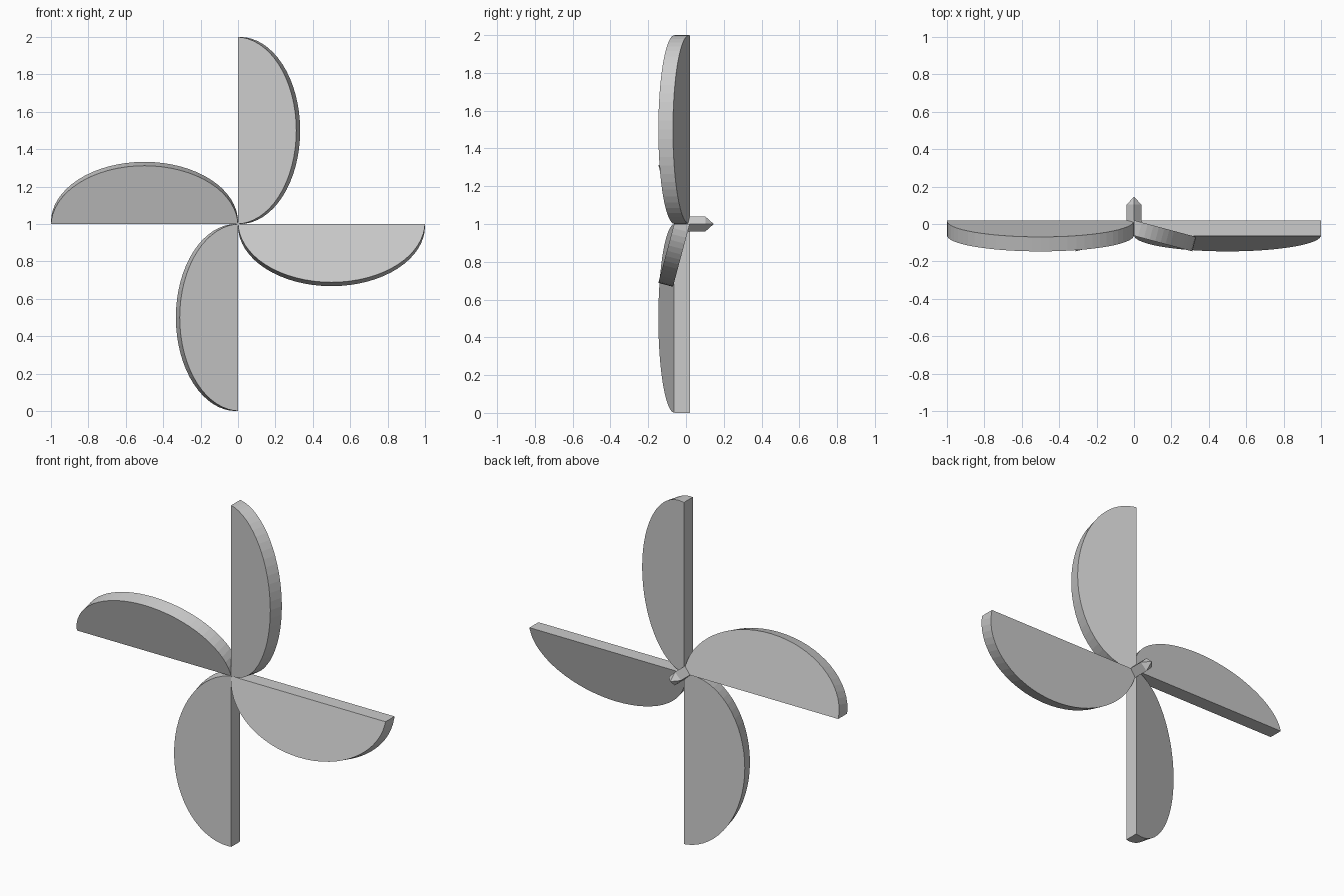
import bpy, bmesh
from math import radians
from mathutils import Matrix, Vector

if "Cube" in bpy.data.objects:
    bpy.data.objects.remove(bpy.data.objects["Cube"])

HUB = Vector((0, 0, 1))
TILT = radians(15)


def add_object(name, bm):
    bmesh.ops.recalc_face_normals(bm, faces=bm.faces)
    mesh = bpy.data.meshes.new(name)
    bm.to_mesh(mesh)
    bm.free()
    obj = bpy.data.objects.new(name, mesh)
    bpy.context.collection.objects.link(obj)
    return obj


def blade(name, angle):
    # Elliptical slab, pitched about its long axis, then halved on a flat plane
    bm = bmesh.new()
    bmesh.ops.create_cone(bm, cap_ends=True, segments=64,
                          radius1=1, radius2=1, depth=0.08)
    m = (Matrix.Translation((0, -0.0215, 0.5))
         @ Matrix.Rotation(-TILT, 4, 'Z')
         @ Matrix.Diagonal((1 / 3, 1, 0.5, 1))
         @ Matrix.Rotation(radians(90), 4, 'X'))
    bm.transform(m)
    cut = bmesh.ops.bisect_plane(
        bm, geom=bm.verts[:] + bm.edges[:] + bm.faces[:], dist=1e-5,
        plane_co=(0, 0, 0), plane_no=(1, 0, 0), clear_inner=True)
    edges = [e for e in cut["geom_cut"] if isinstance(e, bmesh.types.BMEdge)]
    bmesh.ops.holes_fill(bm, edges=[e for e in bm.edges if e.is_boundary], sides=0)
    bm.transform(Matrix.Translation(HUB) @ Matrix.Rotation(angle, 4, 'Y'))
    return add_object(name, bm)


# Four blades around the hub
for i, side in enumerate(("top", "right", "bottom", "left")):
    blade(f"{side}_blade", radians(90 * i))

# Axle pin with a pointed end, sticking out of the back
bm = bmesh.new()
rings = []
for y in (0.0, 0.103):
    rings.append([bm.verts.new((sx * 0.039, y, 1 + sz * 0.039))
                  for sx, sz in ((1, 0), (0, 1), (-1, 0), (0, -1))])
tip = bm.verts.new((0, 0.147, 1))
bm.faces.new(rings[0])
for i in range(4):
    j = (i + 1) % 4
    bm.faces.new((rings[0][i], rings[0][j], rings[1][j], rings[1][i]))
    bm.faces.new((rings[1][i], rings[1][j], tip))
add_object("axle_pin", bm)
